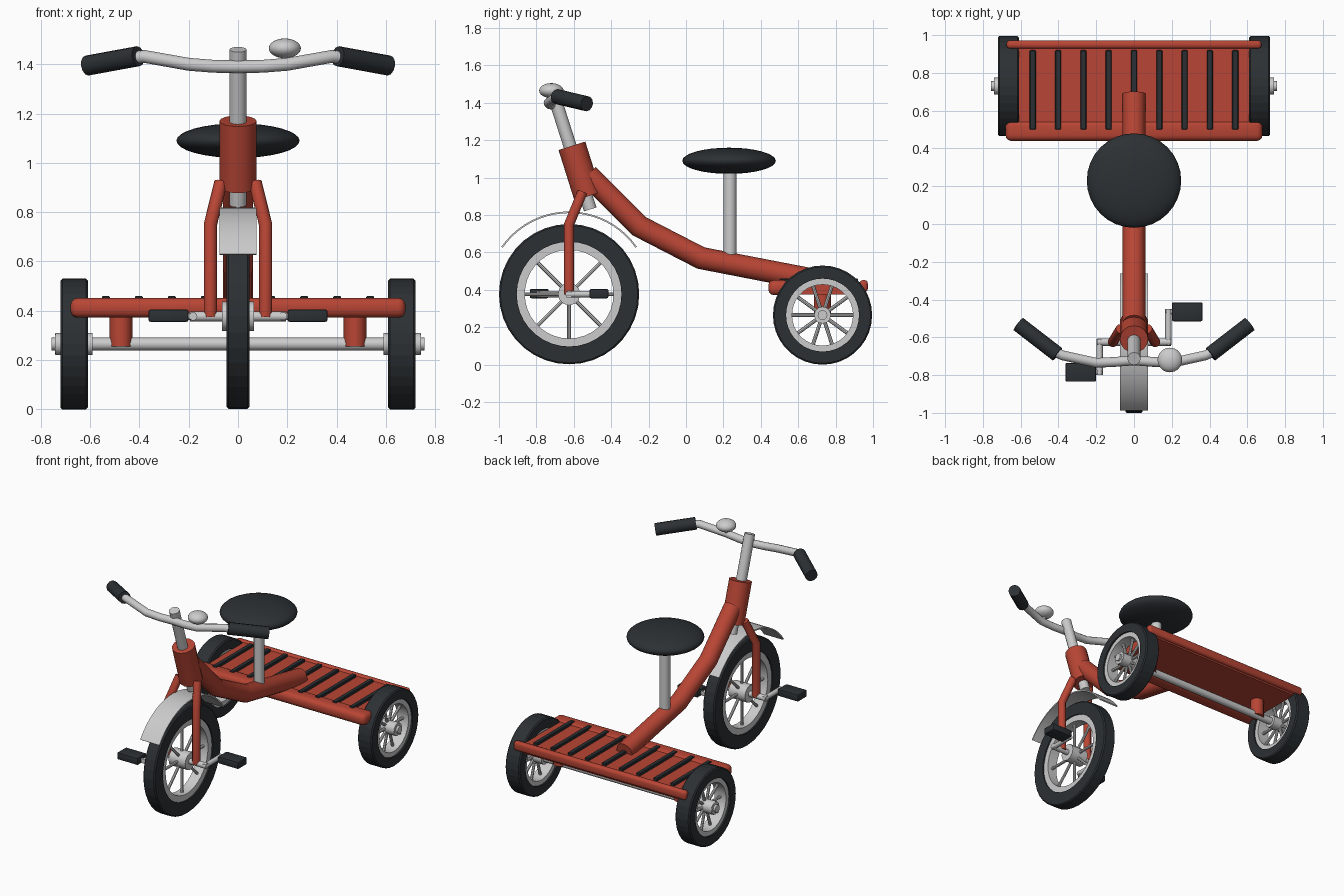
import bpy, bmesh
from math import sin, cos, pi, radians
from mathutils import Vector

if "Cube" in bpy.data.objects:
    bpy.data.objects.remove(bpy.data.objects["Cube"])


def material(name, rgb):
    m = bpy.data.materials.new(name)
    m.diffuse_color = (*rgb, 1)
    m.use_nodes = True
    m.node_tree.nodes["Principled BSDF"].inputs["Base Color"].default_value = m.diffuse_color
    return m


RED = material("red_paint", (0.48, 0.06, 0.035))
BLACK = material("black_rubber", (0.025, 0.03, 0.034))


def finish(ob, name, mat=None, angle=35):
    ob.name = name
    if mat:
        ob.data.materials.append(mat)
    bpy.ops.object.select_all(action='DESELECT')
    ob.select_set(True)
    bpy.context.view_layer.objects.active = ob
    if angle:
        bpy.ops.object.shade_smooth_by_angle(angle=radians(angle))
    return ob


def from_bmesh(bm, name, mat=None, angle=35):
    bmesh.ops.recalc_face_normals(bm, faces=bm.faces)
    me = bpy.data.meshes.new(name)
    bm.to_mesh(me)
    bm.free()
    ob = bpy.data.objects.new(name, me)
    bpy.context.collection.objects.link(ob)
    return finish(ob, name, mat, angle)


def tube(name, pts, r, mat=None, res=4):
    """Round tube with closed ends along a list of points."""
    cu = bpy.data.curves.new(name, 'CURVE')
    cu.dimensions = '3D'
    cu.bevel_depth = r
    cu.bevel_resolution = res
    cu.use_fill_caps = True
    sp = cu.splines.new('POLY')
    sp.points.add(len(pts) - 1)
    for p, co in zip(sp.points, pts):
        p.co = (*co, 1)
    ob = bpy.data.objects.new(name, cu)
    bpy.context.collection.objects.link(ob)
    bpy.ops.object.select_all(action='DESELECT')
    ob.select_set(True)
    bpy.context.view_layer.objects.active = ob
    bpy.ops.object.convert(target='MESH')
    return finish(bpy.context.view_layer.objects.active, name, mat)


def box(name, center, size, mat=None, bevel=0.0, segs=3):
    bm = bmesh.new()
    bmesh.ops.create_cube(bm, size=1)
    bmesh.ops.scale(bm, vec=size, verts=bm.verts)
    bmesh.ops.translate(bm, vec=center, verts=bm.verts)
    if bevel:
        bmesh.ops.bevel(bm, geom=bm.edges[:], offset=bevel, segments=segs,
                        profile=0.5, affect='EDGES')
    return from_bmesh(bm, name, mat)


def ring(name, center, profile, n, mat=None, angle=35):
    """Revolve a closed (x, radius) profile around the x axis."""
    bm = bmesh.new()
    c = Vector(center)
    loops = [[bm.verts.new(c + Vector((x, r * cos(2 * pi * i / n), r * sin(2 * pi * i / n))))
              for x, r in profile] for i in range(n)]
    k = len(profile)
    for i in range(n):
        a, b = loops[i], loops[(i + 1) % n]
        for j in range(k):
            bm.faces.new((a[j], a[(j + 1) % k], b[(j + 1) % k], b[j]))
    return from_bmesh(bm, name, mat, angle)


def ellipsoid(name, center, radii, mat=None):
    bm = bmesh.new()
    bmesh.ops.create_uvsphere(bm, u_segments=32, v_segments=16, radius=1)
    bmesh.ops.scale(bm, vec=radii, verts=bm.verts)
    bmesh.ops.translate(bm, vec=center, verts=bm.verts)
    return from_bmesh(bm, name, mat, 60)


def wheel(name, center, r, w, r_tire, r_rim, r_hub, w_hub, spokes):
    c = Vector(center)
    # tire
    ring(name + "_tire", c, [(-w, r_tire), (-w, r - 0.008), (-w + 0.008, r),
                             (w - 0.008, r), (w, r - 0.008), (w, r_tire)], 36, BLACK, 0)
    # rim
    v = w * 0.8
    ring(name + "_rim", c, [(-v, r_rim), (-v, r_tire + 0.004),
                            (v, r_tire + 0.004), (v, r_rim)], 36)
    # hub and spokes
    tube(name + "_hub", [c - Vector((w_hub, 0, 0)), c + Vector((w_hub, 0, 0))], r_hub)
    for i in range(spokes):
        a = 2 * pi * i / spokes
        d = Vector((0, cos(a), sin(a)))
        tube(f"{name}_spoke_{i}", [c + d * r_hub * 0.7, c + d * (r_rim + 0.01)], 0.01, None, 2)


FY, FZ = -0.625, 0.377   # front axle
RY, RZ = 0.73, 0.265     # rear axle

# wheels
wheel("front_wheel", (0, FY, FZ), 0.375, 0.046, 0.28, 0.237, 0.06, 0.065, 8)
for s, side in ((-1, "left"), (1, "right")):
    wheel(f"rear_wheel_{side}", (s * 0.665, RY, RZ), 0.265, 0.056, 0.195, 0.163, 0.045, 0.075, 10)

# rear axle
tube("rear_axle", [(-0.757, RY, RZ), (0.757, RY, RZ)], 0.026)

# fender over the front wheel
bm = bmesh.new()
prev, n = None, 20
for i in range(n + 1):
    a = radians(35 + 110 * i / n)
    cur = [bm.verts.new((x, FY + r * cos(a), FZ + r * sin(a)))
           for x, r in ((-0.075, 0.433), (0.075, 0.433), (0.075, 0.442), (-0.075, 0.442))]
    if prev:
        for j in range(4):
            bm.faces.new((prev[j], prev[(j + 1) % 4], cur[(j + 1) % 4], cur[j]))
    else:
        bm.faces.new(cur)
    prev = cur
bm.faces.new(prev)
from_bmesh(bm, "front_fender")

# frame tube, head tube and steering stem
tube("frame_tube", [(0, -0.525, 1.015), (0, -0.25, 0.74), (0, 0.08, 0.57), (0, 0.69, 0.452)], 0.06, RED, 6)
tube("head_tube", [(0, -0.61, 1.17), (0, -0.525, 0.9)], 0.075, RED, 6)
tube("steering_stem", [(0, -0.713, 1.46), (0, -0.512, 0.83)], 0.035)

# handlebar with bell
half = [(0.1, -0.73, 1.392), (0.2, -0.735, 1.4), (0.38, -0.695, 1.432), (0.44, -0.665, 1.425)]
bar = [(-x, y, z) for x, y, z in reversed(half)] + [(0, -0.722, 1.39)] + half
tube("handlebar", bar, 0.026)
ellipsoid("bell", (0.19, -0.72, 1.465), (0.065, 0.065, 0.04))
tube("bell_mount", [(0.19, -0.73, 1.4), (0.19, -0.72, 1.45)], 0.015)

for s, side in ((-1, "left"), (1, "right")):
    # hand grip
    tube(f"grip_{side}", [(s * 0.405, -0.69, 1.433), (s * 0.612, -0.53, 1.395)], 0.041, BLACK)
    # fork leg
    tube(f"fork_leg_{side}", [(s * 0.07, -0.555, 0.92), (s * 0.112, FY, 0.75),
                              (s * 0.112, FY, 0.375)], 0.027, RED)
    # crank and pedal, opposite directions left and right
    py = FY + s * 0.16
    tube(f"crank_{side}", [(s * 0.182, FY - s * 0.015, FZ), (s * 0.182, py + s * 0.015, FZ)], 0.017)
    tube(f"pedal_spindle_{side}", [(s * 0.17, py, FZ), (s * 0.25, py, FZ)], 0.014)
    box(f"pedal_{side}", (s * 0.282, py, FZ + 0.003), (0.162, 0.1, 0.05), BLACK, 0.008, 2)
    # deck support post on the rear axle
    tube(f"axle_post_{side}", [(s * 0.475, RY, 0.255), (s * 0.475, RY, 0.4)], 0.046, RED)
    # rear axle nut
    tube(f"axle_nut_{side}", [(s * 0.715, RY, RZ), (s * 0.742, RY, RZ)], 0.042)
tube("pedal_axle", [(-0.195, FY, FZ), (0.195, FY, FZ)], 0.02)

# seat
tube("seat_post", [(0, 0.235, 0.55), (0, 0.235, 1.06)], 0.035)
ellipsoid("seat", (0, 0.23, 1.09), (0.25, 0.25, 0.07), BLACK)

# rear deck with rounded cross bars and black grip strips
box("deck", (0, 0.715, 0.409), (1.225, 0.47, 0.066), RED)
box("deck_front_bar", (0, 0.495, 0.412), (1.36, 0.11, 0.08), RED, 0.03)
box("deck_rear_bar", (0, 0.95, 0.42), (1.35, 0.044, 0.064), RED, 0.018)
for i in range(-4, 5):
    box(f"deck_strip_{i + 5}", (i * 0.134, 0.71, 0.446), (0.032, 0.42, 0.028), BLACK, 0.004, 1)
